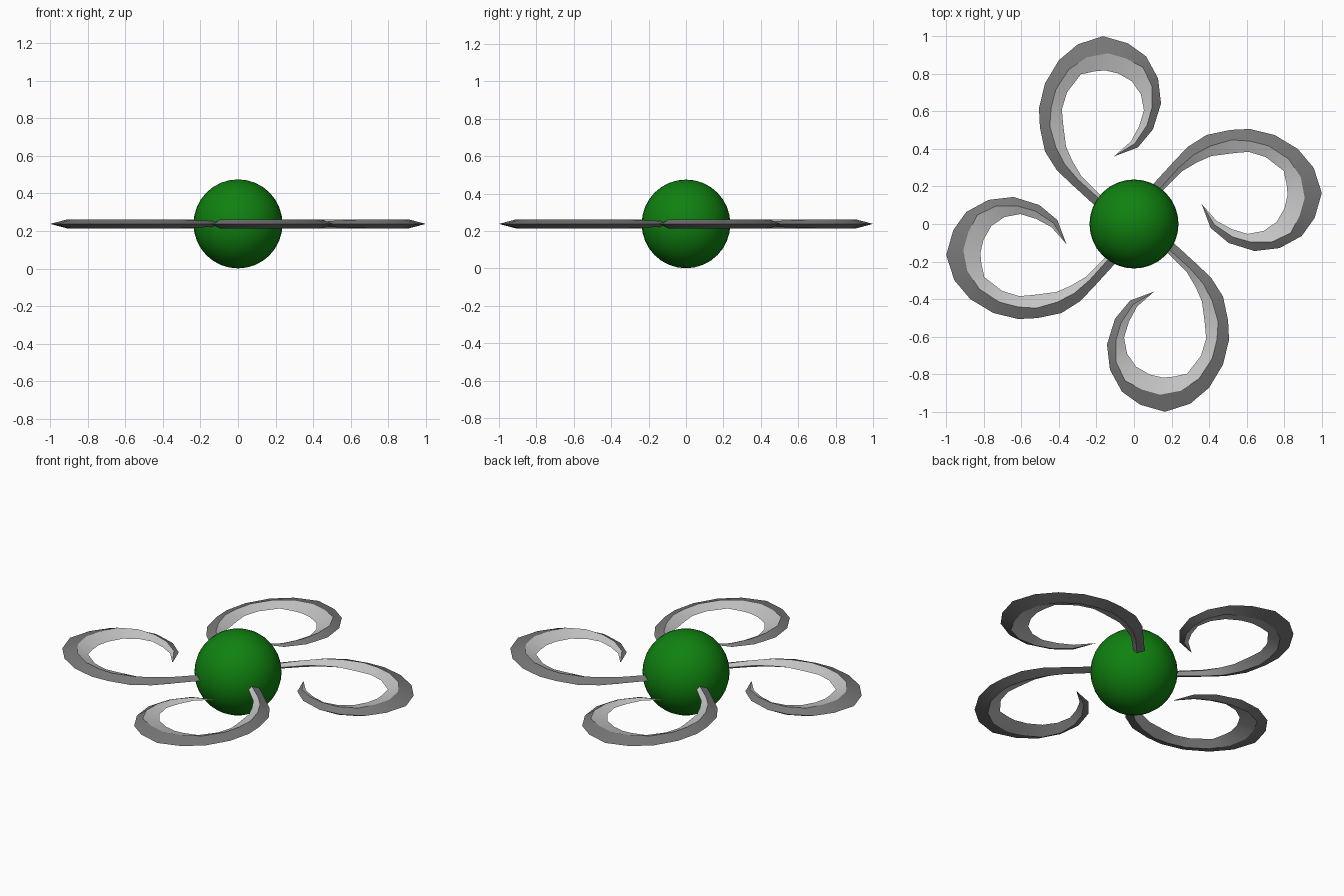
import bpy, bmesh, math
from mathutils import Matrix

if "Cube" in bpy.data.objects:
    bpy.data.objects.remove(bpy.data.objects["Cube"])

ZC = 0.238  # height of the flat arm plane


def material(name, rgb):
    m = bpy.data.materials.new(name)
    m.diffuse_color = (*rgb, 1)
    m.use_nodes = True
    m.node_tree.nodes["Principled BSDF"].inputs["Base Color"].default_value = m.diffuse_color
    return m


green = material("green", (0.005, 0.22, 0.005))
dark = material("dark_grey", (0.19, 0.19, 0.19))
light = material("light_grey", (0.56, 0.56, 0.56))

# Stations along one arm: outer edge xy, ridge xy, inner edge xy, half thickness
STATIONS = [
    (.03, .10, .06, .08, .08, .07, .012),
    (.10, .21, .136, .187, .152, .176, .016),
    (.205, .325, .237, .299, .259, .283, .02),
    (.285, .41, .317, .368, .339, .33, .024),
    (.386, .474, .408, .416, .413, .362, .024),
    (.514, .501, .52, .448, .536, .378, .024),
    (.616, .506, .616, .442, .61, .384, .024),
    (.749, .474, .717, .416, .701, .357, .024),
    (.872, .40, .824, .346, .797, .283, .024),
    (.957, .299, .888, .25, .813, .21, .024),
    (1.0, .165, .909, .139, .818, .155, .024),
    (.962, .032, .882, .043, .802, .085, .024),
    (.893, -.064, .834, -.048, .76, .011, .024),
    (.776, -.128, .733, -.096, .69, -.037, .024),
    (.642, -.144, .621, -.096, .605, -.053, .022),
    (.504, -.101, .525, -.069, .52, -.027, .018),
    (.408, -.021, .429, -.005, .44, .016, .01),
]
TIP = (.36, .107, 0)


def curled_arm(name, angle):
    """Diamond-section blade: dark outer bevels, light inner bevels."""
    bm = bmesh.new()
    rings = []
    for ox, oy, rx, ry, ix, iy, h in STATIONS:
        pts = ((ox, oy, 0), (rx, ry, h), (ix, iy, 0), (rx, ry, -h))
        rings.append([bm.verts.new(p) for p in pts])
    tip = bm.verts.new(TIP)
    colour = (0, 1, 1, 0)
    for a, b in zip(rings, rings[1:]):
        for k in range(4):
            n = (k + 1) % 4
            bm.faces.new((a[k], a[n], b[n], b[k])).material_index = colour[k]
    for k in range(4):
        last = rings[-1]
        bm.faces.new((last[k], last[(k + 1) % 4], tip)).material_index = colour[k]
    bm.faces.new(rings[0])
    bmesh.ops.recalc_face_normals(bm, faces=bm.faces)
    bm.transform(Matrix.Translation((0, 0, ZC)) @ Matrix.Rotation(angle, 4, 'Z'))
    me = bpy.data.meshes.new(name)
    bm.to_mesh(me)
    bm.free()
    me.materials.append(dark)
    me.materials.append(light)
    me.shade_smooth()
    me.set_sharp_from_angle(angle=math.radians(25))
    bpy.context.collection.objects.link(bpy.data.objects.new(name, me))


# Four curled blades around the hub
for i in range(4):
    curled_arm(f"curled_blade_{i + 1}", i * math.pi / 2)

# Central ball
bpy.ops.mesh.primitive_uv_sphere_add(segments=32, ring_count=16, radius=0.237,
                                     location=(0, 0, ZC))
ball = bpy.context.object
ball.name = "centre_ball"
ball.data.materials.append(green)
ball.data.shade_smooth()
